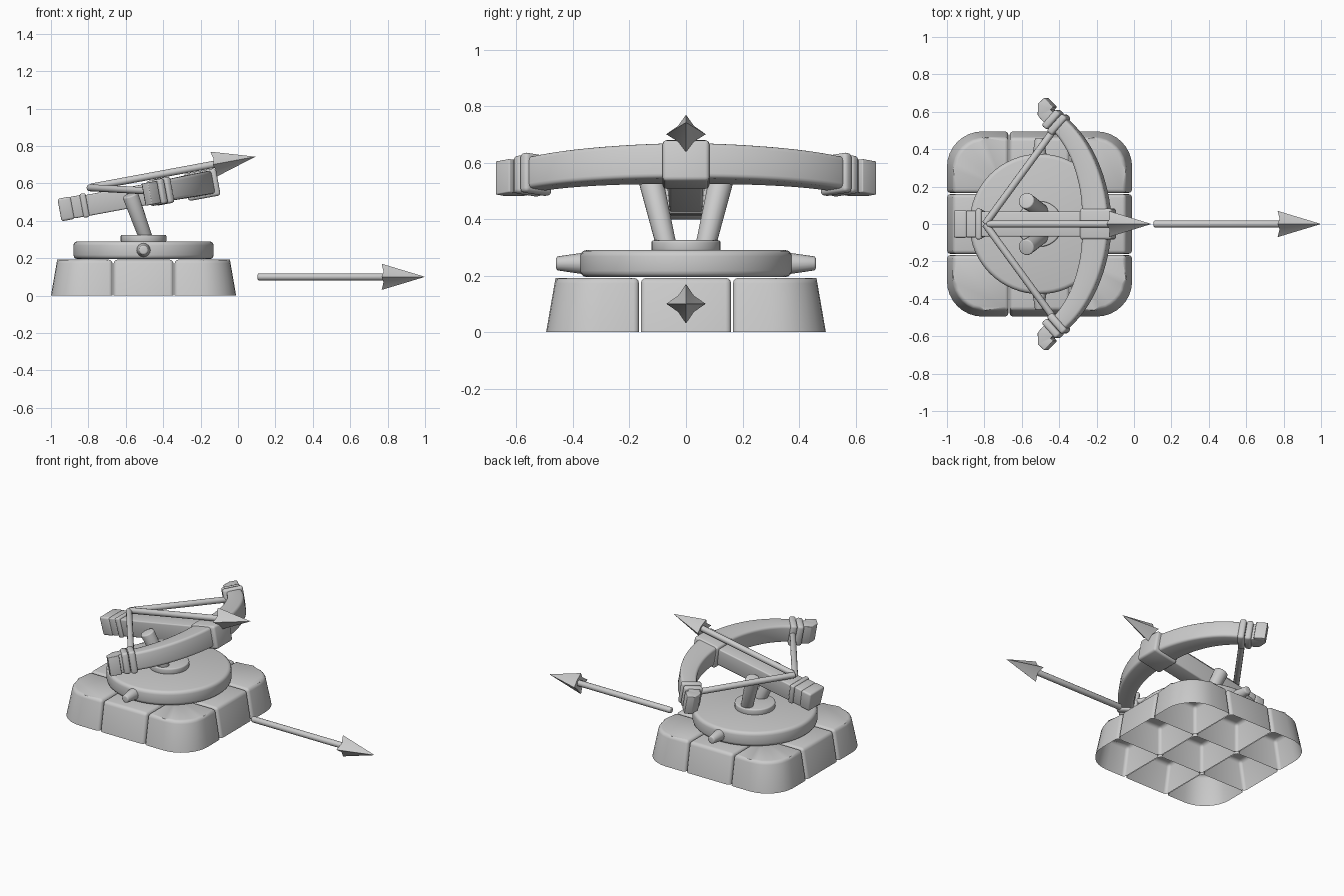
import bpy, bmesh, math
from mathutils import Vector, Matrix

if "Cube" in bpy.data.objects:
    bpy.data.objects.remove(bpy.data.objects["Cube"])

GREY = (0.6, 0.6, 0.6, 1)
stone = bpy.data.materials.new("plain_grey")
stone.use_nodes = True
stone.diffuse_color = GREY
bsdf = next(n for n in stone.node_tree.nodes if n.type == 'BSDF_PRINCIPLED')
bsdf.inputs["Base Color"].default_value = GREY

CX = -0.505                                   # centre of the turret
FLAT = Matrix.Translation((CX, 0, 0))
# frame of the tilted crossbow: x along the stock, z up from it
TILT = Matrix.Translation((-0.5, 0, 0.54)) @ Matrix.Rotation(math.radians(-10.5), 4, 'Y')
parts = []


def finish(name, bm, frame=Matrix(), closed=True):
    if closed:
        bmesh.ops.recalc_face_normals(bm, faces=bm.faces)
    mesh = bpy.data.meshes.new(name)
    bm.to_mesh(mesh)
    bm.free()
    mesh.transform(frame)
    mesh.materials.append(stone)
    obj = bpy.data.objects.new(name, mesh)
    bpy.context.collection.objects.link(obj)
    parts.append(obj)
    return obj


def round_edges(bm, width, edges=None, segments=3):
    if edges is None:
        bm.normal_update()
        edges = [e for e in bm.edges if e.calc_face_angle(0) > math.radians(35)]
    bmesh.ops.bevel(bm, geom=edges, offset=width, segments=segments,
                    profile=0.5, affect='EDGES', clamp_overlap=True)


def rod(name, start, end, r0, r1, frame, bevel=0.0, sides=16):
    """Round bar between two points, with softened ends."""
    start, end = Vector(start), Vector(end)
    axis = end - start
    bm = bmesh.new()
    bmesh.ops.create_cone(bm, cap_ends=True, segments=sides, radius1=r0,
                          radius2=r1, depth=axis.length)
    if bevel:
        caps = {e for f in bm.faces if len(f.verts) > 4 for e in f.edges}
        round_edges(bm, bevel, list(caps))
    turn = axis.to_track_quat('Z', 'Y').to_matrix().to_4x4()
    return finish(name, bm, frame @ Matrix.Translation((start + end) / 2) @ turn)


def block(name, x0, x1, half_width, low, high, bevel, taper=0.85):
    """Softened box on the stock, narrower underneath."""
    bm = bmesh.new()
    bmesh.ops.create_cube(bm, size=2)
    for v in bm.verts:
        v.co.y *= half_width * (taper if v.co.z < 0 else 1)
        v.co.x = x1 if v.co.x > 0 else x0
        v.co.z = high if v.co.z > 0 else low
    round_edges(bm, bevel, bm.edges[:])
    return finish(name, bm, TILT)


def sweep(name, stations, bevel):
    """Rectangular bar through (x, y, width, height) stations in the bow plane."""
    bm = bmesh.new()
    rings = []
    for i, (x, y, w, h) in enumerate(stations):
        a, b = stations[max(i - 1, 0)], stations[min(i + 1, len(stations) - 1)]
        t = Vector((b[0] - a[0], b[1] - a[1], 0)).normalized()
        side = Vector((t.y, -t.x, 0)) * w / 2
        up = Vector((0, 0, h / 2))
        p = Vector((x, y, 0))
        rings.append([bm.verts.new(q) for q in
                      (p + side + up, p + side - up, p - side - up, p - side + up)])
    for r, s in zip(rings, rings[1:]):
        for k in range(4):
            n = (k + 1) % 4
            bm.faces.new((r[k], r[n], s[n], s[k]))
    bm.faces.new(rings[0])
    bm.faces.new(reversed(rings[-1]))
    bmesh.ops.recalc_face_normals(bm, faces=bm.faces)
    round_edges(bm, bevel)
    return finish(name, bm, TILT)


def base_stone(i, j, half=0.495, seam=0.163, radius=0.19, height=0.192):
    """Hollow stone of the 3 x 3 plinth; outer corners are rounded."""
    gap = 0.003
    span = {-1: (-half, -seam - gap), 0: (-seam + gap, seam - gap), 1: (seam + gap, half)}
    span_x, span_y = list(span[i]), list(span[j])
    if i == 0:
        span_y = span_y
    outline, sharp = [], []
    for sx, sy in ((1, 1), (-1, 1), (-1, -1), (1, -1)):
        corner = Vector((span_x[sx > 0], span_y[sy > 0]))
        if (sx, sy) == (i, j):
            centre = corner - Vector((sx, sy)) * radius
            begin = math.atan2(sy, sx) - math.pi / 4
            for k in range(9):
                a = begin + k * math.pi / 16
                outline.append(centre + radius * Vector((math.cos(a), math.sin(a))))
        else:
            sharp.append(len(outline))
            outline.append(corner)

    def lean(c):
        return c if abs(c) <= seam + gap else math.copysign(seam + (abs(c) - seam) * 0.9, c)

    bm = bmesh.new()
    low = [bm.verts.new((p.x, p.y, 0)) for p in outline]
    top = [bm.verts.new((lean(p.x), lean(p.y), height)) for p in outline]
    n = len(outline)
    for k in range(n):
        m = (k + 1) % n
        bm.faces.new((low[k], low[m], top[m], top[k]))
    lid = bm.faces.new(top)
    edges = list(lid.edges) + [bm.edges.get((low[k], top[k])) for k in sharp]
    round_edges(bm, 0.02, edges)
    finish("base_stone", bm, FLAT, closed=False)


def bolt(name, x, z, frame):
    """Bolt of fixed length starting at x, with a four-edged head."""
    length, head = 0.895, 0.232
    neck = x + length - head
    rod(name + "_shaft", (x, 0, z), (neck + 0.03, 0, z), 0.019, 0.019, frame, 0.008, 12)
    bm = bmesh.new()
    tip = bm.verts.new((x + length, 0, z))
    back = bm.verts.new((neck + 0.02, 0, z))
    star = []
    for k in range(8):
        r, a = (0.04 if k % 2 else 0.07), k * math.pi / 4
        star.append(bm.verts.new((neck + 0.01 * (k % 2), r * math.cos(a), z + r * math.sin(a))))
    for k in range(8):
        n = (k + 1) % 8
        bm.faces.new((star[k], star[n], tip))
        bm.faces.new((star[n], star[k], back))
    finish(name + "_head", bm, frame)


# Plinth and turntable
for i in (-1, 0, 1):
    for j in (-1, 0, 1):
        base_stone(i, j)
rod("turntable", (0, 0, 0.195), (0, 0, 0.29), 0.375, 0.375, FLAT, 0.022, 64)
rod("pivot_plate", (0, 0, 0.285), (0, 0, 0.325), 0.122, 0.122, FLAT, 0.008, 40)
for s in (1, -1):
    rod("turning_peg", (0, 0.35 * s, 0.243), (0, 0.46 * s, 0.243), 0.04, 0.024, FLAT, 0.008)
    rod("support_strut", (0.015, 0.068 * s, 0.30), (-0.072, 0.125 * s, 0.54),
        0.036, 0.044, FLAT, 0.008)

# Stock with end cap, bands and front housing
block("stock", -0.33, 0.32, 0.068, -0.058, 0.055, 0.008)
block("stock_end", -0.462, -0.39, 0.075, -0.06, 0.062, 0.012)
block("stock_grip", -0.395, -0.335, 0.072, -0.057, 0.06, 0.008)
block("stock_band", -0.342, -0.31, 0.083, -0.064, 0.066, 0.01)
block("front_housing", 0.225, 0.4, 0.083, -0.078, 0.07, 0.015, 1.0)

# Bow limbs on an elliptical arc, tapering to the ends
arc = []
for k in range(-16, 17):
    a = k / 16 * math.radians(60)
    f = abs(k) / 16
    arc.append((-0.107 + 0.414 * math.cos(a), 0.62 * math.sin(a),
                0.145 - 0.055 * f, 0.128 - 0.014 * f))
sweep("bow", arc, 0.016)
for s in (1, -1):
    sweep("inner_limb_band", [(0.115, 0.518 * s, 0.125, 0.142), (0.085, 0.545 * s, 0.125, 0.142)], 0.014)
    sweep("outer_limb_band", [(0.083, 0.545 * s, 0.115, 0.136), (0.053, 0.572 * s, 0.115, 0.136)], 0.014)
    sweep("limb_tip", [(0.065, 0.56 * s, 0.075, 0.12), (0.028, 0.598 * s, 0.075, 0.12),
                       (0.03, 0.625 * s, 0.075, 0.12), (0.055, 0.65 * s, 0.07, 0.12)], 0.016)
    rod("bowstring", (-0.285, 0, 0.09), (0.085, 0.52 * s, 0.0), 0.019, 0.019, TILT, 0.006, 12)

# Loaded bolt and a spare one beside the plinth
bolt("loaded_bolt", -0.275, 0.091, TILT)
bolt("spare_bolt", 0.105, 0.1, Matrix())

# Smooth shading with crisp edges
bpy.ops.object.select_all(action='DESELECT')
for obj in parts:
    obj.select_set(True)
bpy.context.view_layer.objects.active = parts[0]
bpy.ops.object.shade_smooth_by_angle(angle=math.radians(35))
